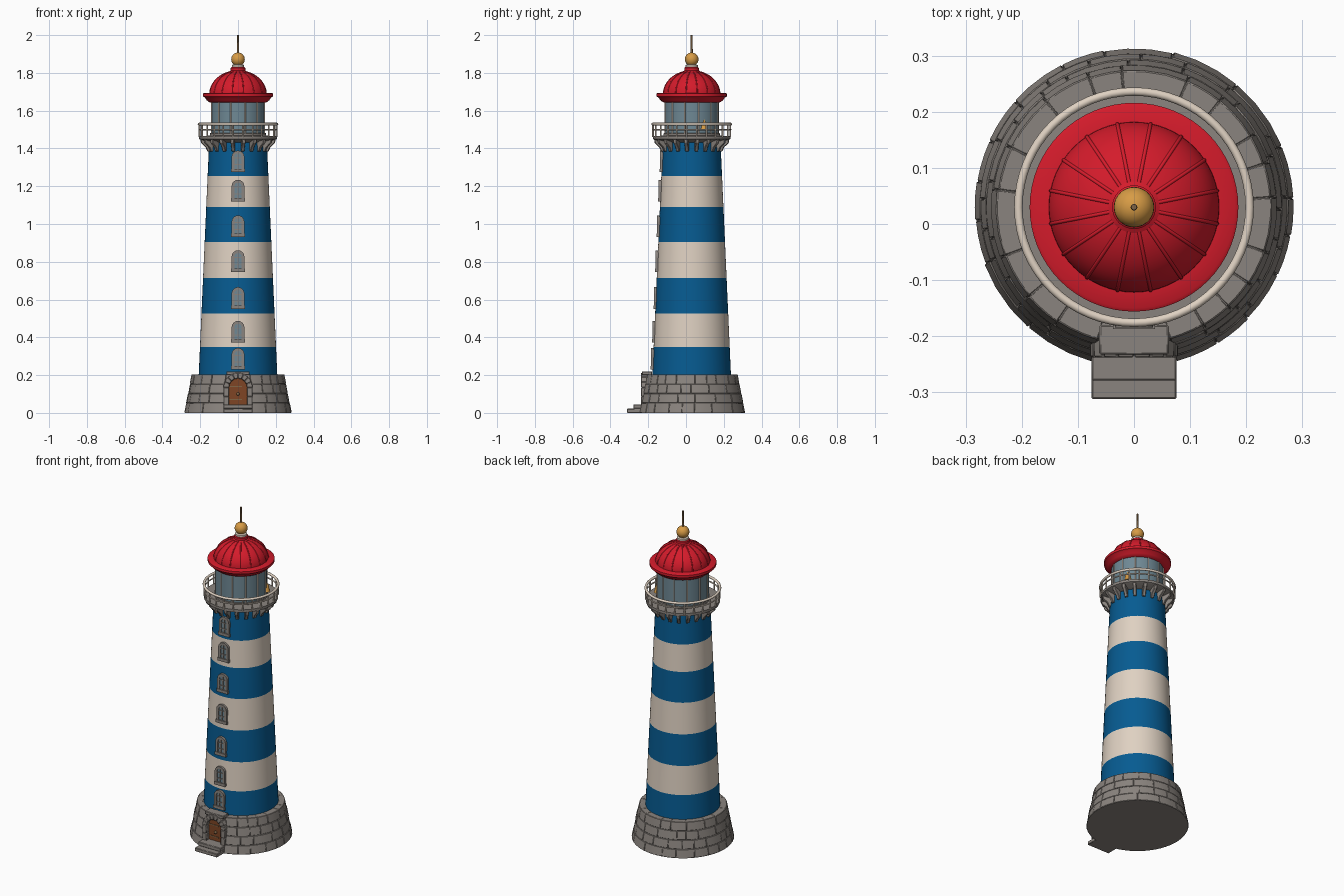
import bpy, bmesh, math, random
from mathutils import Vector

random.seed(4)
AXIS_Y = 0.03          # tower axis sits slightly behind the origin
TAU = math.tau

if "Cube" in bpy.data.objects:
    bpy.data.objects.remove(bpy.data.objects["Cube"])


def material(name, rgb):
    m = bpy.data.materials.new(name)
    m.use_nodes = True
    m.diffuse_color = (*rgb, 1)
    m.node_tree.nodes["Principled BSDF"].inputs["Base Color"].default_value = (*rgb, 1)
    return m


BLUE = material("blue paint", (0.002, 0.105, 0.285))
CREAM = material("cream paint", (0.74, 0.64, 0.54))
RED = material("red paint", (0.66, 0.011, 0.024))
STONE = material("grey stone", (0.255, 0.23, 0.21))
GLASS = material("blue grey glass", (0.16, 0.25, 0.3))
WOOD = material("brown wood", (0.21, 0.06, 0.018))
GOLD = material("gold", (0.68, 0.33, 0.06))
BRONZE = material("dark bronze", (0.22, 0.13, 0.06))


def finish(name, bm, *mats, bevel=0):
    bmesh.ops.recalc_face_normals(bm, faces=bm.faces)
    me = bpy.data.meshes.new(name)
    bm.to_mesh(me)
    bm.free()
    ob = bpy.data.objects.new(name, me)
    bpy.context.collection.objects.link(ob)
    for m in mats:
        me.materials.append(m)
    if bevel:
        mod = ob.modifiers.new("Bevel", "BEVEL")
        mod.width, mod.segments = bevel, 1
    return ob


def prism(bm, a, b):
    """Solid between two matching polygons."""
    va, vb = [bm.verts.new(p) for p in a], [bm.verts.new(p) for p in b]
    bm.faces.new(va)
    bm.faces.new(vb)
    for i in range(len(a)):
        j = (i + 1) % len(a)
        bm.faces.new((va[i], va[j], vb[j], vb[i]))


def box(bm, x0, x1, y0, y1, z0, z1):
    ring = [(x0, y0), (x1, y0), (x1, y1), (x0, y1)]
    prism(bm, [(x, y, z0) for x, y in ring], [(x, y, z1) for x, y in ring])


def polar(r, a, z):
    return Vector((r * math.sin(a), AXIS_Y - r * math.cos(a), z))


def lathe(name, profile, *mats, segs=64, closed=False):
    """Revolve (radius, height) points about the tower axis."""
    bm = bmesh.new()
    rings = [[bm.verts.new(polar(r, TAU * i / segs, z)) for i in range(segs)] for r, z in profile]
    pairs = list(zip(rings, rings[1:]))
    if closed:
        pairs.append((rings[-1], rings[0]))
    else:
        bm.faces.new(rings[0])
        bm.faces.new(rings[-1])
    for lo, hi in pairs:
        for i in range(segs):
            j = (i + 1) % segs
            bm.faces.new((lo[i], lo[j], hi[j], hi[i]))
    return finish(name, bm, *mats)


def post(bm, r, a, radius, z0, z1):
    """Round upright standing r from the axis."""
    c = polar(r, a, 0)
    ring = [c + Vector((math.cos(TAU * k / 12), math.sin(TAU * k / 12), 0)) * radius for k in range(12)]
    prism(bm, [p + Vector((0, 0, z0)) for p in ring], [p + Vector((0, 0, z1)) for p in ring])


def arch(hw, z0, spring, steps=8):
    """Arch outline from right foot over the top to left foot."""
    top = [(hw * math.cos(math.pi * i / steps), spring + hw * math.sin(math.pi * i / steps))
           for i in range(steps + 1)]
    mid = (z0 + spring) / 2
    return [(hw, z0), (hw, mid)] + top + [(-hw, mid), (-hw, z0)]


def arch_frame(bm, inner, outer, z0, spring, y0, y1):
    a, b = arch(inner, z0, spring), arch(outer, z0, spring)
    for i in range(len(a) - 1):
        quad = (a[i], b[i], b[i + 1], a[i + 1])
        prism(bm, [(x, y0, z) for x, z in quad], [(x, y1, z) for x, z in quad])


def arch_panel(bm, hw, z0, spring, y0, y1):
    pts = arch(hw, z0, spring)
    prism(bm, [(x, y0, z) for x, z in pts], [(x, y1, z) for x, z in pts])


# Stone base: solid core with an opening for the entrance
BASE_H = 0.205


def base_r(z):
    return 0.284 - 0.04 * z / BASE_H


core = lathe("base_core", [(base_r(0) - 0.002, 0), (base_r(BASE_H) - 0.003, BASE_H - 0.002)], STONE)
bm = bmesh.new()
box(bm, -0.06, 0.06, -0.4, -0.195, 0.03, 0.3)
cutter = finish("entrance_cutter", bm, STONE)
cutter.hide_render = True
cutter.hide_set(True)
cut = core.modifiers.new("Entrance", "BOOLEAN")
cut.operation, cut.object, cut.solver = "DIFFERENCE", cutter, "EXACT"

# Stone blocks in four staggered courses
bm = bmesh.new()
COURSES = 4
DOOR_ANGLE = 0.265
for c in range(COURSES):
    z0, z1 = BASE_H * c / COURSES + 0.001, BASE_H * (c + 1) / COURSES - 0.0005
    weights = [random.uniform(0.6, 1.4) for _ in range(17 + c % 2)]
    a = DOOR_ANGLE
    for w in weights:
        b = a + w / sum(weights) * (TAU - 2 * DOOR_ANGLE)
        puff = random.uniform(-0.001, 0.002)
        angles = [a + 0.002 + (b - a - 0.004) * t / 3 for t in range(4)]
        rings = [[polar(base_r(z) + puff, t, z) for t in angles]
                 + [polar(0.2, t, z) for t in reversed(angles)] for z in (z0, z1)]
        prism(bm, *rings)
        a = b
finish("base_blocks", bm, STONE, bevel=0.002)

# Entrance: arch stones, cap, door, handle and steps
bm = bmesh.new()
arch_frame(bm, 0.047, 0.078, 0.04, 0.135, -0.238, -0.18)
box(bm, -0.062, 0.062, -0.233, -0.18, 0.2, 0.22)
finish("door_arch", bm, STONE, bevel=0.003)
bm = bmesh.new()
arch_panel(bm, 0.05, 0.04, 0.135, -0.214, -0.19)
finish("door", bm, WOOD)
bm = bmesh.new()
for z in (0.07, 0.14):
    box(bm, -0.045, 0.02, -0.217, -0.212, z - 0.003, z + 0.003)
knob = bmesh.ops.create_uvsphere(bm, u_segments=12, v_segments=8, radius=0.009)
bmesh.ops.translate(bm, verts=knob["verts"], vec=(0, -0.218, 0.1))
finish("door_fittings", bm, BRONZE)
bm = bmesh.new()
box(bm, -0.076, 0.076, -0.312, -0.2, 0, 0.022)
box(bm, -0.076, 0.076, -0.279, -0.2, 0.022, 0.045)
finish("entrance_steps", bm, STONE, bevel=0.003)


# Tapered tower painted in bands
def tower_r(z):
    return 0.208 - 0.047 * (z - 0.2) / 1.05


BANDS = [0.195, 0.35, 0.525, 0.715, 0.905, 1.09, 1.255, 1.45]
tower = lathe("tower", [(tower_r(z), z) for z in BANDS], BLUE, CREAM)
for f in tower.data.polygons:
    f.material_index = sum(f.center.z > z for z in BANDS[1:]) % 2

# Column of arched windows on the front
frames, panes = bmesh.new(), bmesh.new()
for z in (0.235, 0.378, 0.557, 0.752, 0.937, 1.125, 1.28):
    y = AXIS_Y - tower_r(z) - 0.008
    spring = z + 0.075
    arch_frame(frames, 0.019, 0.034, z, spring, y, y + 0.03)
    box(frames, -0.037, 0.037, y - 0.003, y + 0.03, z - 0.006, z + 0.012)
    box(frames, -0.003, 0.003, y + 0.001, y + 0.01, z, spring + 0.02)
    for h in (0.035, 0.07):
        box(frames, -0.02, 0.02, y + 0.001, y + 0.01, z + h - 0.0025, z + h + 0.0025)
    arch_panel(panes, 0.022, z, spring, y + 0.006, y + 0.025)
finish("window_frames", frames, STONE)
finish("window_panes", panes, GLASS)

# Gallery: floor, supporting brackets and railing
lathe("gallery_floor", [(0.15, 1.43), (0.168, 1.438), (0.196, 1.445), (0.206, 1.45), (0.206, 1.466), (0.14, 1.468)], STONE)
bm = bmesh.new()
for i in range(20):
    a = TAU * (i + 0.5) / 20
    side = Vector((math.cos(a), math.sin(a), 0)) * 0.009
    pts = [polar(r, a, z) for r, z in ((0.14, 1.385), (0.164, 1.385), (0.172, 1.405), (0.198, 1.43), (0.2, 1.45), (0.14, 1.45))]
    prism(bm, [p - side for p in pts], [p + side for p in pts])
finish("gallery_brackets", bm, STONE, bevel=0.002)


def rail(name, r, z, t):
    ring = [(r + t * math.cos(TAU * k / 12), z + t * math.sin(TAU * k / 12)) for k in range(12)]
    lathe(name, ring, CREAM, closed=True)


rail("top_rail", 0.206, 1.529, 0.0075)
rail("middle_rail", 0.206, 1.5, 0.004)
bm = bmesh.new()
for i in range(24):
    post(bm, 0.206, TAU * (i + 0.5) / 24, 0.0045, 1.46, 1.527)
finish("railing_posts", bm, CREAM)

# Lantern room with glazing bars
lathe("lantern_glass", [(0.144, 1.46), (0.144, 1.66)], GLASS)
lathe("lantern_sill", [(0.149, 1.46), (0.149, 1.48), (0.14, 1.482)], STONE)
bm = bmesh.new()
for i in range(12):
    post(bm, 0.144, TAU * (i + 0.5) / 12, 0.004, 1.47, 1.66)
finish("lantern_bars", bm, CREAM)

# Small bell set against the lantern wall
bell = lathe("bell", [(0.024, 1.495), (0.019, 1.505), (0.015, 1.53), (0.008, 1.54), (0.003, 1.56)], GOLD, segs=20)
bell.location = (0.123, 0.065, 0)

# Roof: flared brim, dome, ribs and neck
DOME_R, DOME_Z, DOME_H = 0.152, 1.69, 0.122
dome = [(DOME_R * math.cos(t), DOME_Z + DOME_H * math.sin(t)) for t in [k * 0.105 for k in range(14)]]
lathe("roof_brim", [(0.14, 1.642), (0.152, 1.645), (0.166, 1.655), (0.176, 1.67), (0.186, 1.675), (0.186, 1.69), (0.18, 1.694), (0.14, 1.694)], RED)
lathe("roof_dome", dome, RED)
ribs = bpy.data.curves.new("roof_ribs", "CURVE")
ribs.dimensions, ribs.bevel_depth, ribs.bevel_resolution = "3D", 0.0035, 4
for i in range(16):
    sp = ribs.splines.new("POLY")
    sp.points.add(len(dome) - 1)
    for p, (r, z) in zip(sp.points, dome):
        p.co = (*polar(r - 0.001, TAU * (i + 0.5) / 16, z - 0.001), 1)
    sp.use_smooth = True
ribs.materials.append(RED)
bpy.context.collection.objects.link(bpy.data.objects.new("roof_ribs", ribs))
lathe("roof_neck", [(0.046, 1.795), (0.046, 1.808), (0.039, 1.812), (0.039, 1.826), (0.034, 1.83)], RED, segs=40)
lathe("finial_collar", [(0.033, 1.826), (0.033, 1.841), (0.022, 1.846)], CREAM, segs=32)
ball = [(0.0355 * math.sin(t) + 0.0005, 1.872 - 0.0355 * math.cos(t)) for t in [math.pi * k / 14 for k in range(15)]]
lathe("finial_ball", ball, GOLD, segs=32)
lathe("finial_spike", [(0.006, 1.9), (0.005, 2.0)], BRONZE, segs=12)

# Smooth round parts while keeping edges crisp
bpy.ops.object.select_all(action="DESELECT")
for ob in bpy.context.scene.objects:
    if ob.type == "MESH" and ob != cutter:
        ob.select_set(True)
        bpy.context.view_layer.objects.active = ob
bpy.ops.object.shade_smooth_by_angle(angle=math.radians(35))
